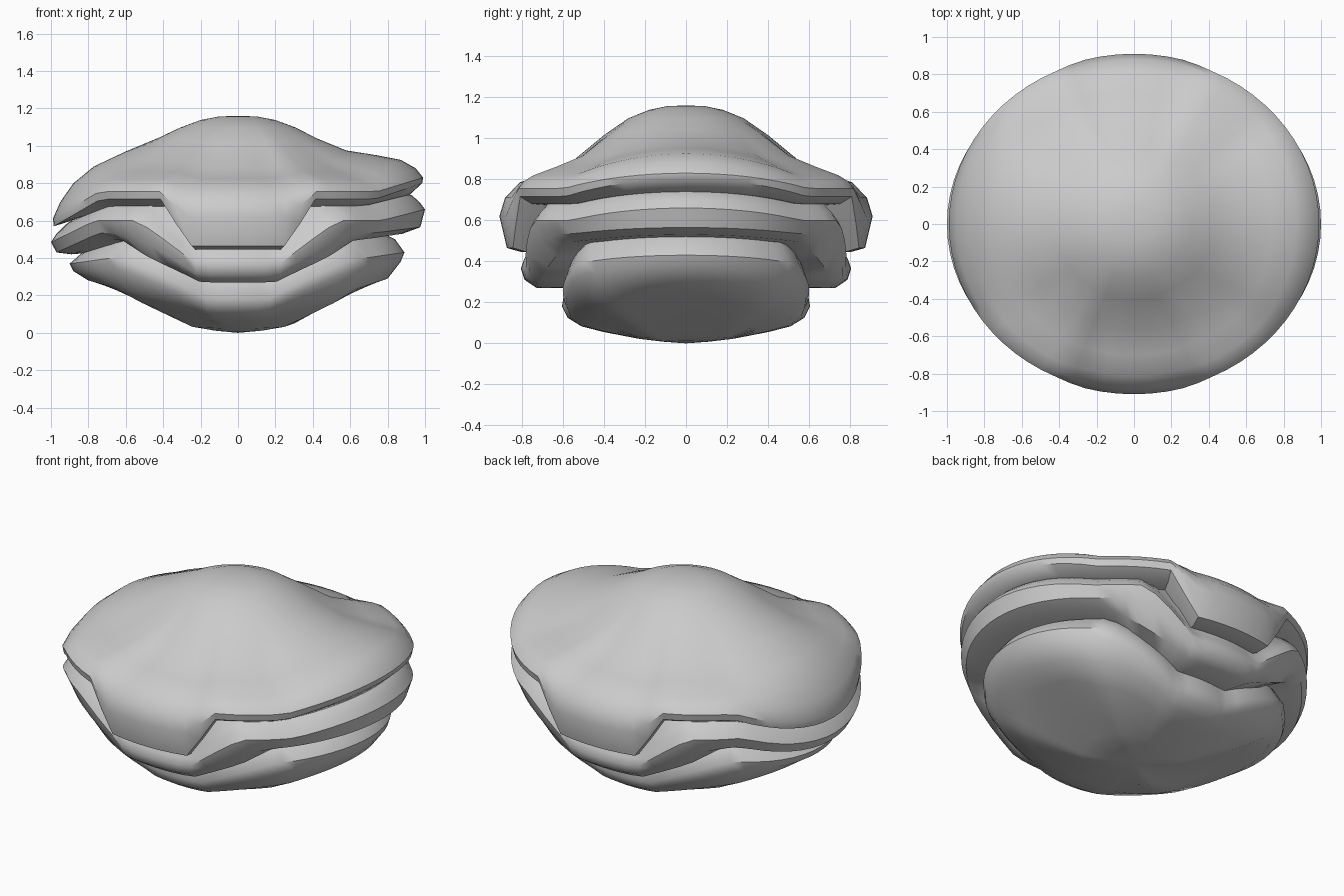
import bpy, bmesh, math

cube = bpy.data.objects.get("Cube")
if cube:
    bpy.data.objects.remove(cube)

SEGMENTS = 72
DEPTH = 0.91  # front-to-back squash of the oval plan

grey = bpy.data.materials.new("stone grey")
grey.use_nodes = True
GREY = (0.6, 0.6, 0.6, 1)
grey.diffuse_color = GREY
grey.node_tree.nodes["Principled BSDF"].inputs["Base Color"].default_value = GREY


def blend(a, b, t):
    return [(p[0] + (q[0] - p[0]) * t, p[1] + (q[1] - p[1]) * t) for p, q in zip(a, b)]


def section(stations, c):
    """Profile at cosine c, blended between neighbouring stations."""
    for (c0, a), (c1, b) in zip(stations, stations[1:]):
        if c <= c1:
            return blend(a, b, max(0, (c - c0) / (c1 - c0)))
    return stations[-1][1]


def shell(name, left, right, steps, top=None, bottom=None):
    """Oval lathe whose (radius, height) profile changes around the rim."""
    mirrored = [(-c, p) for c, p in reversed(steps)]
    stations = [(-1, left)] + mirrored + steps + [(1, right)]
    bm = bmesh.new()
    columns = []
    for i in range(SEGMENTS):
        a = 2 * math.pi * i / SEGMENTS
        c, s = math.cos(a), math.sin(a)
        columns.append([bm.verts.new((r * c, r * s * DEPTH, z))
                        for r, z in section(stations, c)])
    top_vert = bm.verts.new((0, 0, top)) if top is not None else None
    low_vert = bm.verts.new((0, 0, bottom)) if bottom is not None else None
    for i, col in enumerate(columns):
        nxt = columns[(i + 1) % SEGMENTS]
        for j in range(len(col) - 1):
            bm.faces.new((col[j], col[j + 1], nxt[j + 1], nxt[j]))
        if top_vert:
            bm.faces.new((top_vert, col[0], nxt[0]))
        if low_vert:
            bm.faces.new((low_vert, nxt[-1], col[-1]))
    mesh = bpy.data.meshes.new(name)
    bm.to_mesh(mesh)
    bm.free()
    mesh.materials.append(grey)
    obj = bpy.data.objects.new(name, mesh)
    bpy.context.collection.objects.link(obj)
    bpy.ops.object.select_all(action='DESELECT')
    obj.select_set(True)
    bpy.context.view_layer.objects.active = obj
    bpy.ops.object.shade_smooth_by_angle(angle=math.radians(40))
    return obj


# Domed lid with a flap hanging at the front and back
dome = [(.1, 1.157), (.2, 1.138), (.31, 1.097)]
side = dome + [(.43, 1.03), (.61, .915), (.77, .86), (.9, .82), (.96, .79),
               (.99, .755), (.98, .715), (.91, .68), (.75, .67)]
flap = dome + [(.44, 1.015), (.62, .88), (.77, .825), (.89, .785), (.97, .71),
               (1, .62), (.96, .465), (.88, .445), (.8, .46)]
shell("upper_shell",
      left=dome + [(.42, 1.045), (.6, .97), (.77, .89), (.88, .80), (.95, .70),
                   (.99, .61), (.985, .57), (.92, .59), (.75, .66)],
      right=dome + [(.42, 1.04), (.58, .975), (.74, .95), (.87, .925), (.95, .88),
                    (.99, .83), (.985, .80), (.92, .74), (.75, .72)],
      steps=[(.29, flap), (.4, side), (.75, side)], top=1.16)

# Middle layer, dipping at the front and back
rim = [(.75, .76), (.9, .68), (.95, .64), (.98, .6)]
side = rim + [(.95, .535), (.87, .5), (.65, .48)]
shoulder = rim + [(.95, .5), (.86, .4), (.65, .37)]
flap = [(.82, .7), (.845, .45), (.87, .405), (.885, .365), (.865, .31), (.8, .27), (.6, .27)]
shell("middle_shell",
      left=[(.75, .7), (.92, .58), (.97, .53), (1, .485), (.97, .43), (.89, .42), (.65, .44)],
      right=[(.75, .8), (.93, .735), (.97, .70), (1, .66), (.975, .565), (.88, .53), (.65, .5)],
      steps=[(.25, flap), (.55, shoulder), (.72, side), (.78, side)])

# Bowl at the bottom
side = [(.65, .57), (.79, .49), (.85, .4), (.84, .34), (.77, .23), (.62, .15), (.3, .03), (.15, .011)]
flap = [(.58, .45), (.65, .26), (.665, .18), (.635, .125), (.56, .083), (.44, .055), (.25, .022), (.12, .008)]
shell("lower_shell",
      left=[(.65, .55), (.82, .44), (.9, .37), (.88, .33), (.8, .28), (.65, .24), (.3, .06), (.15, .02)],
      right=[(.65, .6), (.84, .5), (.89, .43), (.87, .38), (.8, .29), (.65, .24), (.3, .05), (.15, .015)],
      steps=[(.25, flap), (.75, side), (.8, side)], bottom=0)
